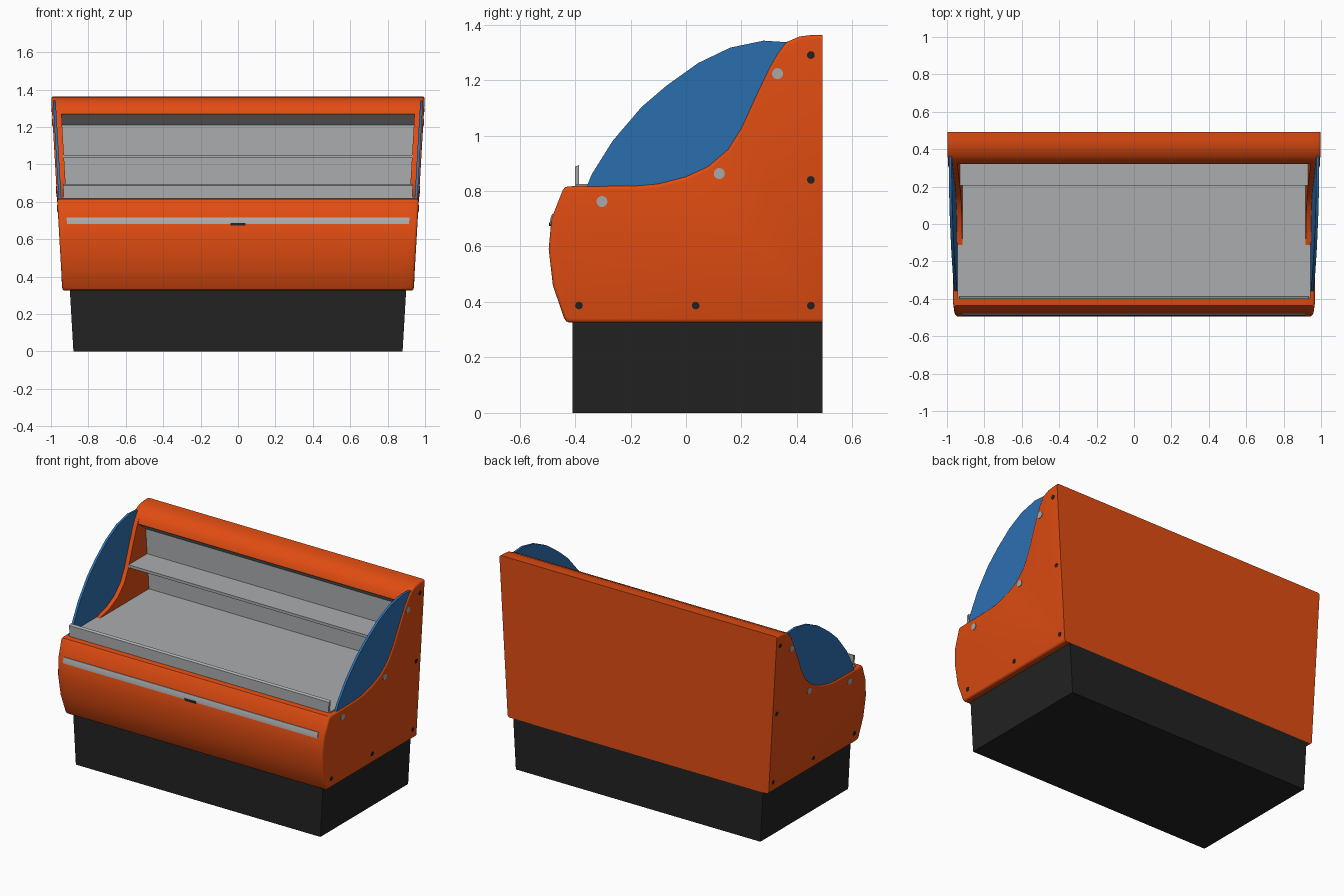
import bpy, bmesh, math

if "Cube" in bpy.data.objects:
    bpy.data.objects.remove(bpy.data.objects["Cube"])

K = 0.058          # sides lean outwards: half width = offset + K * z
OUT, INN = 0.92, 0.87   # outer and inner offsets of the side panels


def mat(name, rgb):
    m = bpy.data.materials.new(name)
    m.diffuse_color = (*rgb, 1)
    m.use_nodes = True
    m.node_tree.nodes["Principled BSDF"].inputs["Base Color"].default_value = m.diffuse_color
    return m


ORANGE = mat("orange", (0.75, 0.073, 0.006))
BLUE = mat("blue glass", (0.026, 0.165, 0.45))
GREY = mat("light grey", (0.40, 0.415, 0.425))
BLACK = mat("black", (0.016, 0.016, 0.016))


def prism(name, profile, ends, material, bevel=0.0):
    """Extrude a (y, z) profile between two ends, each (side, offset)."""
    bm = bmesh.new()
    rings = [[bm.verts.new((s * (off + K * z), y, z)) for y, z in profile]
             for s, off in ends]
    n = len(profile)
    for i in range(n):
        j = (i + 1) % n
        bm.faces.new((rings[0][i], rings[0][j], rings[1][j], rings[1][i]))
    bm.faces.new(rings[0])
    outer = bm.faces.new(rings[1])
    bmesh.ops.recalc_face_normals(bm, faces=bm.faces)
    if bevel:   # round the outer rim, leaving the flat back sharp
        rim = [e for e in outer.edges if min(v.co.y for v in e.verts) < 0.48]
        bmesh.ops.bevel(bm, geom=rim, offset=bevel, segments=3,
                        profile=0.5, affect='EDGES', clamp_overlap=True)
    me = bpy.data.meshes.new(name)
    bm.to_mesh(me)
    bm.free()
    me.materials.append(material)
    for p in me.polygons:
        p.use_smooth = True
    me.set_sharp_from_angle(angle=math.radians(35))
    ob = bpy.data.objects.new(name, me)
    bpy.context.collection.objects.link(ob)
    return ob


def span(name, profile, off, material):
    return prism(name, profile, [(-1, off), (1, off)], material)


def sides(name, profile, inner, outer, material, bevel=0.0):
    for s, label in ((-1, "left"), (1, "right")):
        prism(f"{name}_{label}", profile, [(s, inner), (s, outer)], material, bevel)


def circle(y, z, r, n=16):
    return [(y + r * math.cos(2 * math.pi * i / n),
             z + r * math.sin(2 * math.pi * i / n)) for i in range(n)]


# shared outline pieces
back = [(0.492, 0.325), (0.492, 1.363)]
crown = [(0.45, 1.362), (0.41, 1.357), (0.36, 1.336), (0.33, 1.297)]
swoop = [(0.30, 1.245), (0.25, 1.14), (0.20, 1.03), (0.15, 0.95), (0.08, 0.89),
         (0.0, 0.853), (-0.10, 0.827), (-0.18, 0.82)]
front = [(-0.42, 0.817), (-0.436, 0.814), (-0.445, 0.802), (-0.485, 0.70), (-0.495, 0.59),
         (-0.48, 0.46), (-0.44, 0.342), (-0.432, 0.33), (-0.418, 0.325)]

# plinth
span("base_plinth", [(-0.41, 0), (0.492, 0), (0.492, 0.327), (-0.41, 0.327)], 0.88, BLACK)

# orange side panels and the hollow body between them
sides("side_panel", back + crown + swoop + front, INN, OUT, ORANGE, 0.014)
cavity = [(0.32, 1.27), (0.405, 1.21), (0.405, 0.817)]
span("body_shell", back + crown + cavity + front, INN, ORANGE)

# grey inner lining: deck, back wall and sloping soffit
span("inner_lining", [(-0.395, 0.80), (-0.395, 0.826), (0.395, 0.826), (0.395, 1.21),
                      (0.323, 1.268), (0.33, 1.276), (0.41, 1.22), (0.41, 0.80)],
     0.896, GREY)
span("front_lip", [(-0.401, 0.81), (-0.401, 0.887), (-0.385, 0.894), (-0.385, 0.81)],
     0.884, GREY)
span("shelf", [(0.205, 1.033), (0.205, 1.051), (0.40, 1.051), (0.40, 1.033)], 0.875, GREY)

# curved side glass, its lower edge buried in the panels
sides("side_glass", [(-0.36, 0.81), (-0.34, 0.86), (-0.265, 0.98), (-0.16, 1.103),
                     (-0.07, 1.18), (0.045, 1.262), (0.16, 1.317), (0.28, 1.342),
                     (0.37, 1.336), (0.36, 1.25), (0.25, 1.03), (0.15, 0.88),
                     (0.0, 0.81)], 0.897, 0.912, BLUE)

# front trim strip and small latch plate
span("front_strip", [(-0.47, 0.68), (-0.491, 0.68), (-0.489, 0.70), (-0.483, 0.717),
                     (-0.47, 0.717)], 0.875, GREY)
span("latch_plate", [(-0.48, 0.673), (-0.494, 0.673), (-0.493, 0.687), (-0.48, 0.687)],
     0.0, BLACK)

# side fasteners
for i, (y, z) in enumerate([(-0.303, 0.762), (0.12, 0.863), (0.33, 1.223)]):
    sides(f"glass_fixing_{i}", circle(y, z, 0.02), 0.912, 0.923, GREY)
for i, (y, z) in enumerate([(0.45, 1.29), (0.45, 0.84), (0.45, 0.387),
                            (0.035, 0.387), (-0.386, 0.387)]):
    sides(f"panel_screw_{i}", circle(y, z, 0.014, 12), 0.912, 0.9215, BLACK)
